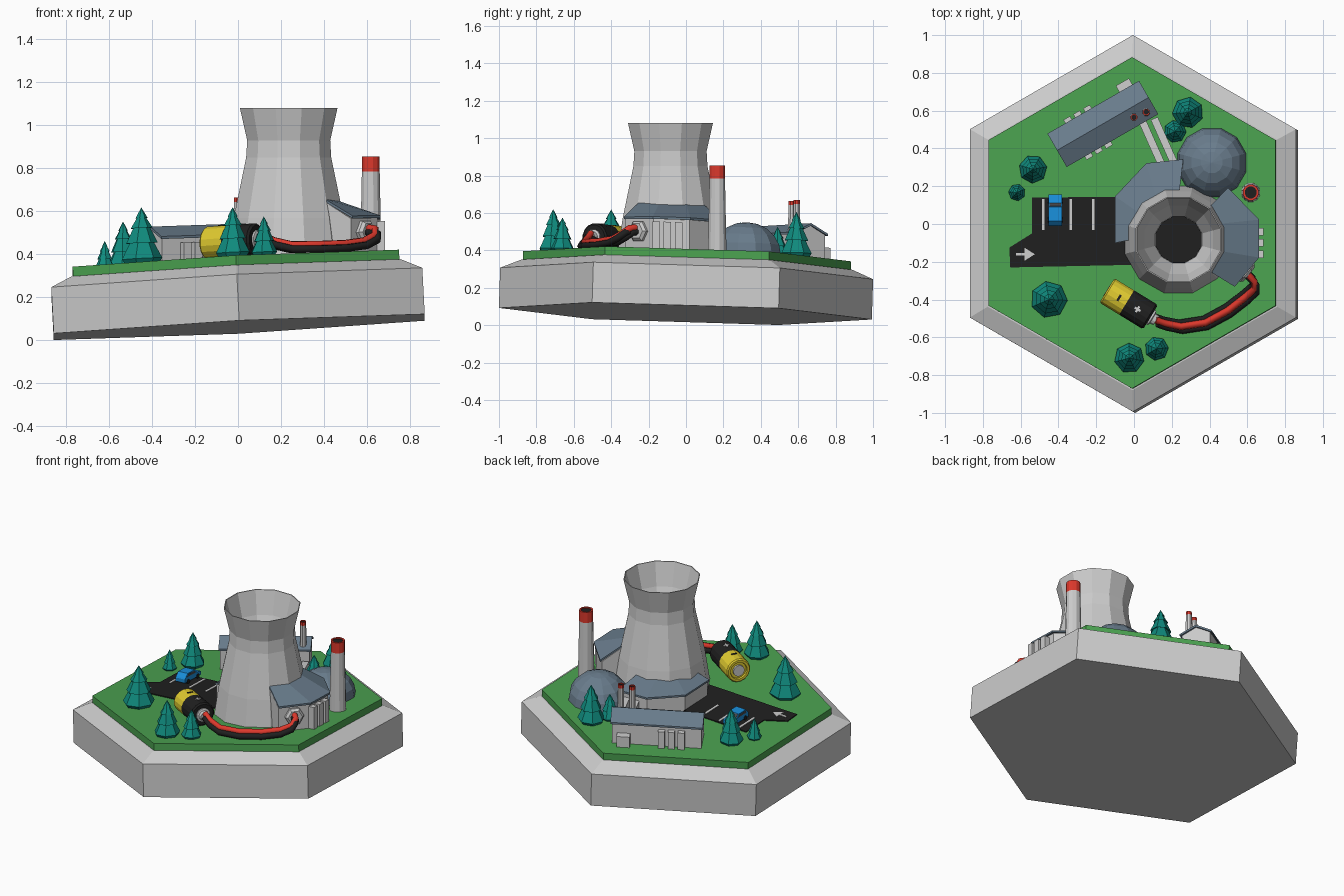
import bpy, bmesh
from math import radians, pi, cos, sin
from mathutils import Matrix, Vector

if "Cube" in bpy.data.objects:
    bpy.data.objects.remove(bpy.data.objects["Cube"])

# The ground is a tilted plane: z = G + A*x + B*y
A, B, G = 0.052, -0.031, 0.369
COL = dict(grass=(.07, .36, .08), black=(.014, .014, .014), yellow=(.75, .6, .03), red=(.72, .04, .025),
           teal=(.005, .26, .21), blue=(.01, .27, .7), roof=(.14, .2, .26), white=(.8, .8, .8),
           dark=(.06, .06, .065))
MATS = {}


def ground(x, y):
    return G + A * x + B * y


def paint(ob, col):
    if col:
        if col not in MATS:
            MATS[col] = bpy.data.materials.new(col)
            MATS[col].diffuse_color = (*COL[col], 1)
        ob.data.materials.append(MATS[col])


def T(x, y, z=0, rot=0):
    return Matrix.Translation((x, y, z)) @ Matrix.Rotation(radians(rot), 4, 'Z')


def finish(name, bm, col=None, M=Matrix(), follow=True):
    """Turn a bmesh into an object; follow=True lays it on the tilted ground."""
    bm.transform(M)
    if follow:
        for v in bm.verts:
            v.co.z += ground(v.co.x, v.co.y)
    bmesh.ops.remove_doubles(bm, verts=bm.verts, dist=1e-5)
    bmesh.ops.recalc_face_normals(bm, faces=bm.faces)
    me = bpy.data.meshes.new(name)
    bm.to_mesh(me)
    bm.free()
    ob = bpy.data.objects.new(name, me)
    bpy.context.collection.objects.link(ob)
    paint(ob, col)
    return ob


def lathe(name, prof, n, col=None, M=Matrix(), follow=True, phase=0.5):
    bm = bmesh.new()
    rings = [[bm.verts.new((r * cos(2 * pi * (i + phase) / n), r * sin(2 * pi * (i + phase) / n), z))
              for i in range(n)] for r, z in prof]
    for p, q in zip(rings, rings[1:]):
        for i in range(n):
            j = (i + 1) % n
            bm.faces.new((p[i], p[j], q[j], q[i]))
    for k in (0, -1):
        if prof[k][0] > 0:
            bm.faces.new(rings[k])
    return finish(name, bm, col, M, follow)


def prism(name, pts, axis, lo, hi, col=None, M=Matrix()):
    """Extrude an outline along z, or a (y, z) profile along x."""
    bm = bmesh.new()
    ends = [[bm.verts.new((a, b, h) if axis == 'z' else (h, a, b)) for a, b in pts] for h in (lo, hi)]
    for e in ends:
        bm.faces.new(e)
    for i in range(len(pts)):
        j = (i + 1) % len(pts)
        bm.faces.new((ends[0][i], ends[0][j], ends[1][j], ends[1][i]))
    return finish(name, bm, col, M)


def box(name, sx, sy, z0, z1, M, col=None):
    x, y = sx / 2, sy / 2
    return prism(name, [(-x, -y), (x, -y), (x, y), (-x, y)], 'z', z0, z1, col, M)


def annex(name, outer, inner, lo, hi, col=None):
    """Solid strip between two paths; lo and hi are (outer z, inner z)."""
    bm = bmesh.new()
    rows = [[bm.verts.new((x, y, z)) for x, y in path]
            for path, z in ((outer, lo[0]), (outer, hi[0]), (inner, hi[1]), (inner, lo[1]))]
    for k in range(4):
        p, q = rows[k], rows[(k + 1) % 4]
        for i in range(len(p) - 1):
            bm.faces.new((p[i], p[i + 1], q[i + 1], q[i]))
    for e in (0, -1):
        bm.faces.new([r[e] for r in rows])
    return finish(name, bm, col)


# Tilted hexagonal island
lean = Matrix(((1, 0, -A, -.2 * A), (0, 1, -B, -.2 * B), (0, 0, 1, 0), (0, 0, 0, 1)))
lathe('base_slab', [(.997, -.308), (.997, -.092), (.885, -.045)], 6, None, lean)
lathe('grass', [(.877, -.05), (.877, 0)], 6, 'grass', lean)

# Parking area with bay lines and arrow
prism('road', [(-.54, .14), (.05, .145), (.05, -.215), (-.655, -.23), (-.66, -.125), (-.54, -.05)],
      'z', -.01, .006, 'black')
for x in (-.48, -.335, -.215):
    box('bay_line', .014, .165, 0, .009, T(x, .05), 'white')
prism('road_arrow', [(-.625, -.167), (-.58, -.167), (-.58, -.195), (-.525, -.16), (-.58, -.125),
                     (-.58, -.153), (-.625, -.153)], 'z', 0, .009, 'white')

# Cooling tower
tower = (.236, -.083)
lathe('cooling_tower', [(.30, .34), (.265, .57), (.205, .85), (.2, .93), (.235, 1.08), (.229, 1.08),
                        (.188, .93), (.128, .8)], 12, None, T(*tower), False)
lathe('tower_shaft', [(.128, .795), (.126, .803)], 12, 'black', T(*tower), False)

# Reactor dome
lathe('dome', [(.188, -.02)] + [(.188 * cos(pi * k / 10), .17 * sin(pi * k / 10)) for k in range(5)] + [(0, .17)],
      12, 'roof', T(.412, .325))


# Chimneys with red tips
def chimney(x, y, r, top, band, n):
    M = T(x, y)
    lathe('chimney', [(r * 1.2, ground(x, y) - .02), (r, top - band)], n, None, M, False)
    lathe('chimney_tip', [(r, top - band), (r, top), (r * .75, top), (r * .75, top - .01)], n, 'red', M, False)
    lathe('chimney_hole', [(r * .78, top - .012), (r * .78, top - .006)], n, 'black', M, False)


chimney(.618, .167, .043, .855, .07, 12)
chimney(.0, .565, .019, .665, .022, 8)
chimney(.065, .592, .019, .67, .022, 8)


# Buildings wrapped around the tower
def wrapped(name, outer, inner, eave, ridge):
    annex(name + '_walls', outer, inner, (-.02, -.02), (eave, ridge))
    c = Vector(tower)
    over = [c + (Vector(p) - c) * 1.03 for p in outer]
    annex(name + '_roof', over, inner, (eave, ridge), (eave + .012, ridge + .012), 'roof')


wrapped('turbine_hall', [(.49, .185), (.65, .02), (.65, -.175), (.525, -.325)],
        [(.40, .09), (.44, .0), (.44, -.14), (.40, -.25)], .16, .25)
wrapped('control_hall', [(-.09, -.10), (-.09, .14), (.07, .31), (.26, .33)],
        [(.0, -.08), (.04, .05), (.12, .13), (.24, .17)], .1, .14)
for y in (-.16, -.1, -.04):
    box('hall_vent', .05, .04, -.01, .145, T(.66, y))

# Long gabled hall with vents and ducts
hall = T(-.165, .53, 0, 30)
prism('long_hall_walls', [(-.09, -.02), (.09, -.02), (.09, .135), (0, .18), (-.09, .135)], 'x', -.27, .27, None, hall)
prism('long_hall_roof', [(-.102, .13), (0, .18), (.102, .13), (.102, .142), (0, .193), (-.102, .142)],
      'x', -.28, .28, 'roof', hall)
for s in (-1, 1):
    for x in (-.15, -.09, -.03):
        box('long_hall_vent', .04, .045, -.01, .11, hall @ T(x, s * .1))
box('long_hall_door', .08, .06, -.01, .07, hall @ T(.2, .11))
for x, y in ((.095, .43), (.16, .44)):
    box('duct', .04, .26, -.01, .07, T(x, y, 0, 24))

# Fir trees: x, y, radius, height
for x, y, r, h in ((-.45, -.4, .098, .26), (-.535, .29, .075, .22), (-.62, .167, .045, .13), (-.025, -.71, .08, .23),
                   (.12, -.66, .063, .18), (.285, .59, .083, .24), (.217, .49, .06, .16)):
    prof = [(.78, -.03), (1, .08), (.55, .4), (.78, .36), (.38, .66), (.54, .63), (.2, .83), (.3, .81), (0, 1)]
    lathe('fir_tree', [(r * a, h * b) for a, b in prof], 7, 'teal', T(x, y), phase=x * 9)

# Parked car
car = T(-.417, .072, .006)
prism('car_body', [(-.083, .012), (.083, .012), (.083, .036), (.04, .044), (.018, .068), (-.055, .068),
                   (-.078, .044), (-.083, .036)], 'x', -.035, .035, 'blue', car)
prism('car_side_glass', [(-.062, .046), (.03, .046), (.013, .062), (-.05, .062)], 'x', -.036, .036, 'dark', car)
prism('car_windscreen', [(.038, .044), (.039, .048), (.022, .067), (.018, .064)], 'x', -.03, .03, 'dark', car)
for sx in (-1, 1):
    for y in (-.05, .05):
        lathe('car_wheel', [(.015, -.006), (.015, .006)], 8, 'black',
              car @ T(sx * .032, y, .015) @ Matrix.Rotation(pi / 2, 4, 'Y'))

# Giant battery lying on its side
bat = T(-.143, -.352, .08, -31.5)
along = bat @ Matrix.Rotation(pi / 2, 4, 'Y')
lathe('battery_yellow', [(.052, .01), (.055, 0), (.07, 0), (.077, .008), (.077, .122)], 16, 'yellow', along)
lathe('battery_contact', [(.036, -.002), (.036, .012)], 16, None, along)
lathe('battery_black', [(.077, .122), (.077, .26), (.068, .27), (.045, .27)], 16, 'black', along)
lathe('battery_terminal', [(.045, .265), (.045, .28), (.032, .284), (.028, .305)], 12, None, along)
box('minus_mark', .012, .036, .07, .079, bat @ T(.075, 0), 'black')
box('plus_mark', .012, .036, .07, .079, bat @ T(.19, 0), 'white')
box('plus_mark_bar', .036, .012, .07, .079, bat @ T(.19, 0), 'white')

# Cables running to the hall, with wall socket
path = [(.115, -.51, .08), (.165, -.528, .05), (.25, -.545, .025), (.38, -.525, .02), (.5, -.46, .02),
        (.59, -.39, .03), (.64, -.345, .055), (.64, -.305, .085), (.59, -.255, .095)]
for name, dx, dy, dz, col in (('cable_outer', .008, -.018, 0, 'black'), ('cable_inner', -.012, .02, 0, 'black'),
                              ('cable_red', -.002, .002, .02, 'red')):
    cu = bpy.data.curves.new(name, 'CURVE')
    cu.dimensions, cu.bevel_depth, cu.bevel_resolution, cu.use_fill_caps = '3D', .019, 1, True
    sp = cu.splines.new('POLY')
    sp.points.add(len(path) - 1)
    for p, (x, y, z) in zip(sp.points, path):
        p.co = (x + dx, y + dy, z + dz + ground(x, y), 1)
    ob = bpy.data.objects.new(name, cu)
    bpy.context.collection.objects.link(ob)
    paint(ob, col)
lathe('cable_socket', [(.06, -.02), (.06, .012), (.045, .025)], 6, None,
      T(.59, -.252, .095, -50 + 11) @ Matrix.Rotation(pi / 2, 4, 'Y'))

for m in bpy.data.materials:
    if m.users and not m.is_grease_pencil:
        m.use_nodes = True
        m.node_tree.nodes["Principled BSDF"].inputs["Base Color"].default_value = m.diffuse_color
